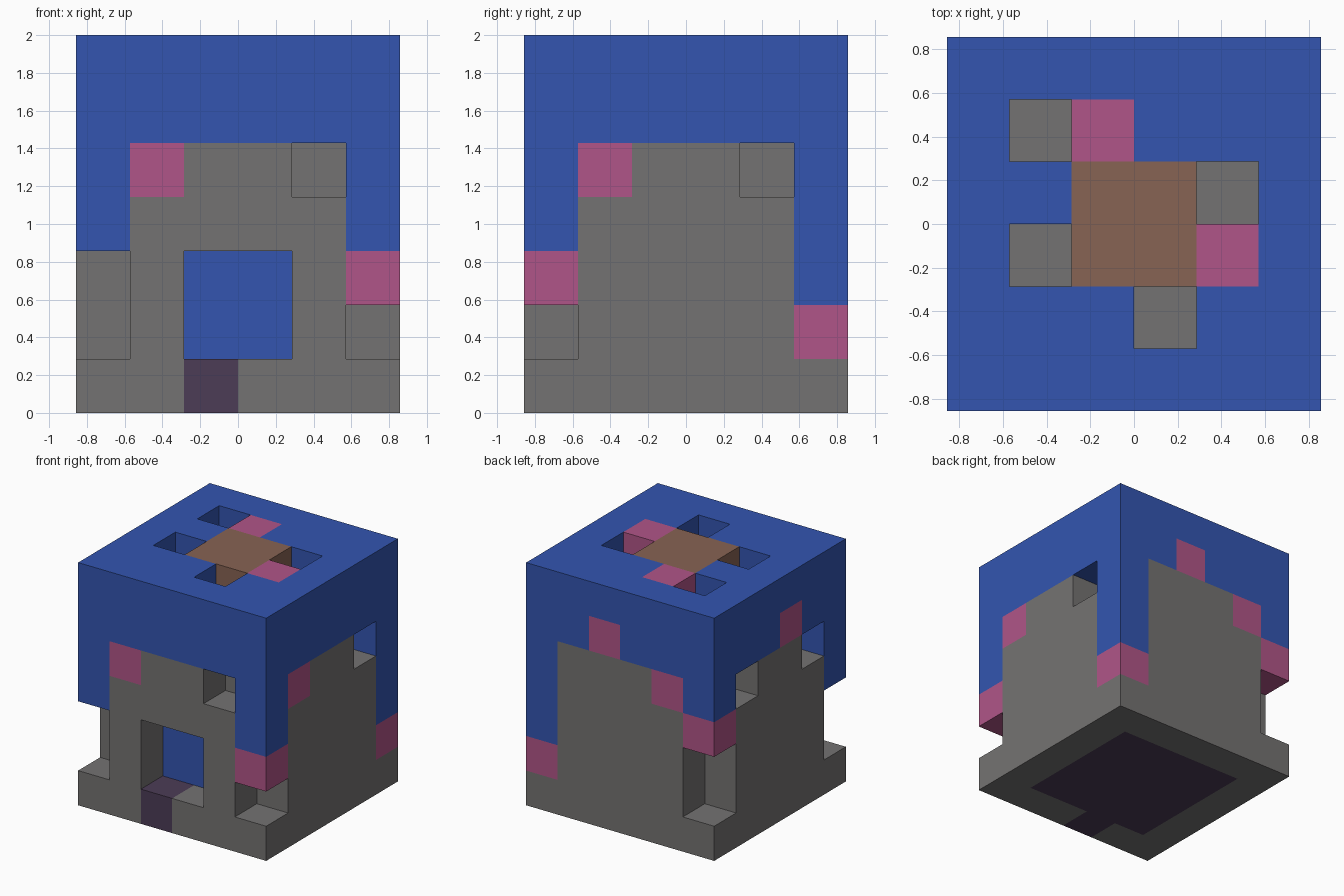
import bpy
import bmesh
from itertools import product
from mathutils import Vector

if "Cube" in bpy.data.objects:
    bpy.data.objects.remove(bpy.data.objects["Cube"], do_unlink=True)

W, H = 6, 7            # blocks across and blocks high
S = 2 / H              # block size
grid = {}              # block position -> part name

COLOURS = {
    "stone_walls": ("stone grey", (0.175, 0.171, 0.168)),
    "blue_roof": ("royal blue", (0.033, 0.091, 0.434)),
    "blue_door": ("royal blue", None),
    "pink_blocks": ("rose pink", (0.434, 0.091, 0.246)),
    "roof_hatch": ("warm brown", (0.242, 0.125, 0.087)),
    "floor": ("dark purple", (0.072, 0.045, 0.093)),
}


def fill(part, lo, hi=None):
    """Fill an inclusive box of blocks; a part of None carves it away."""
    hi = hi or lo
    for cell in product(*(range(a, b + 1) for a, b in zip(lo, hi))):
        if part:
            grid[cell] = part
        else:
            grid.pop(cell, None)


def build(part):
    """Make one mesh from the exposed block faces of a part."""
    bm = bmesh.new()
    for cell in [c for c, p in grid.items() if p == part]:
        for axis, sign in product(range(3), (-1, 1)):
            step = [0, 0, 0]
            step[axis] = sign
            if tuple(a + b for a, b in zip(cell, step)) in grid:
                continue
            n = Vector(step)
            u = Vector([float(k == (axis + 1) % 3) for k in range(3)])
            v = n.cross(u)
            mid = Vector(cell) + Vector((0.5 - W / 2, 0.5 - W / 2, 0.5)) + n / 2
            corners = [mid + (u * a + v * b) / 2
                       for a, b in ((-1, -1), (1, -1), (1, 1), (-1, 1))]
            bm.faces.new([bm.verts.new(c * S) for c in corners])
    bmesh.ops.remove_doubles(bm, verts=bm.verts, dist=S / 100)
    mesh = bpy.data.meshes.new(part)
    bm.to_mesh(mesh)
    bm.free()
    obj = bpy.data.objects.new(part, mesh)
    bpy.context.collection.objects.link(obj)
    mesh.materials.append(material(*COLOURS[part]))


def material(name, rgb):
    mat = bpy.data.materials.get(name)
    if mat is None:
        mat = bpy.data.materials.new(name)
        mat.use_nodes = True
        mat.diffuse_color = (*rgb, 1)
        bsdf = mat.node_tree.nodes["Principled BSDF"]
        bsdf.inputs["Base Color"].default_value = (*rgb, 1)
        bsdf.inputs["Roughness"].default_value = 0.9
    return mat


# Stone body with the blue roof over it
fill("stone_walls", (0, 0, 0), (5, 5, 4))
fill("blue_roof", (0, 0, 5), (5, 5, 6))
fill("stone_walls", (1, 1, 5), (4, 4, 5))

# Roof corners hang down to different heights, some ending in a pink block
for x, y, bottom, tip in ((0, 0, 3, "blue_roof"), (5, 0, 2, "pink_blocks"),
                          (0, 5, 3, "pink_blocks"), (5, 5, 1, "pink_blocks")):
    fill(None, (x, y, 1), (x, y, 4))
    fill("blue_roof", (x, y, bottom), (x, y, 4))
    fill(tip, (x, y, bottom))

# Purple floor with the doorstep
fill("floor", (1, 1, 0), (4, 4, 0))
fill("floor", (2, 0, 0))

# Doorway with the blue door set back
fill(None, (2, 0, 1), (3, 0, 2))
fill("blue_door", (2, 1, 1), (3, 1, 2))

# Small openings under the eaves and pits in the roof
for cell in ((4, 0, 4), (5, 4, 4), (0, 4, 4), (0, 1, 4),
             (1, 4, 6), (1, 2, 6), (4, 3, 6), (3, 1, 6)):
    fill(None, cell)

# Brown hatch and the pink accents
fill("roof_hatch", (2, 2, 6), (3, 3, 6))
for cell in ((1, 0, 4), (5, 1, 4), (1, 5, 4), (3, 5, 5), (0, 2, 5),
             (2, 4, 6), (4, 2, 6)):
    fill("pink_blocks", cell)

# Colour order lets the door reuse the roof's material
for part_name in COLOURS:
    build(part_name)
